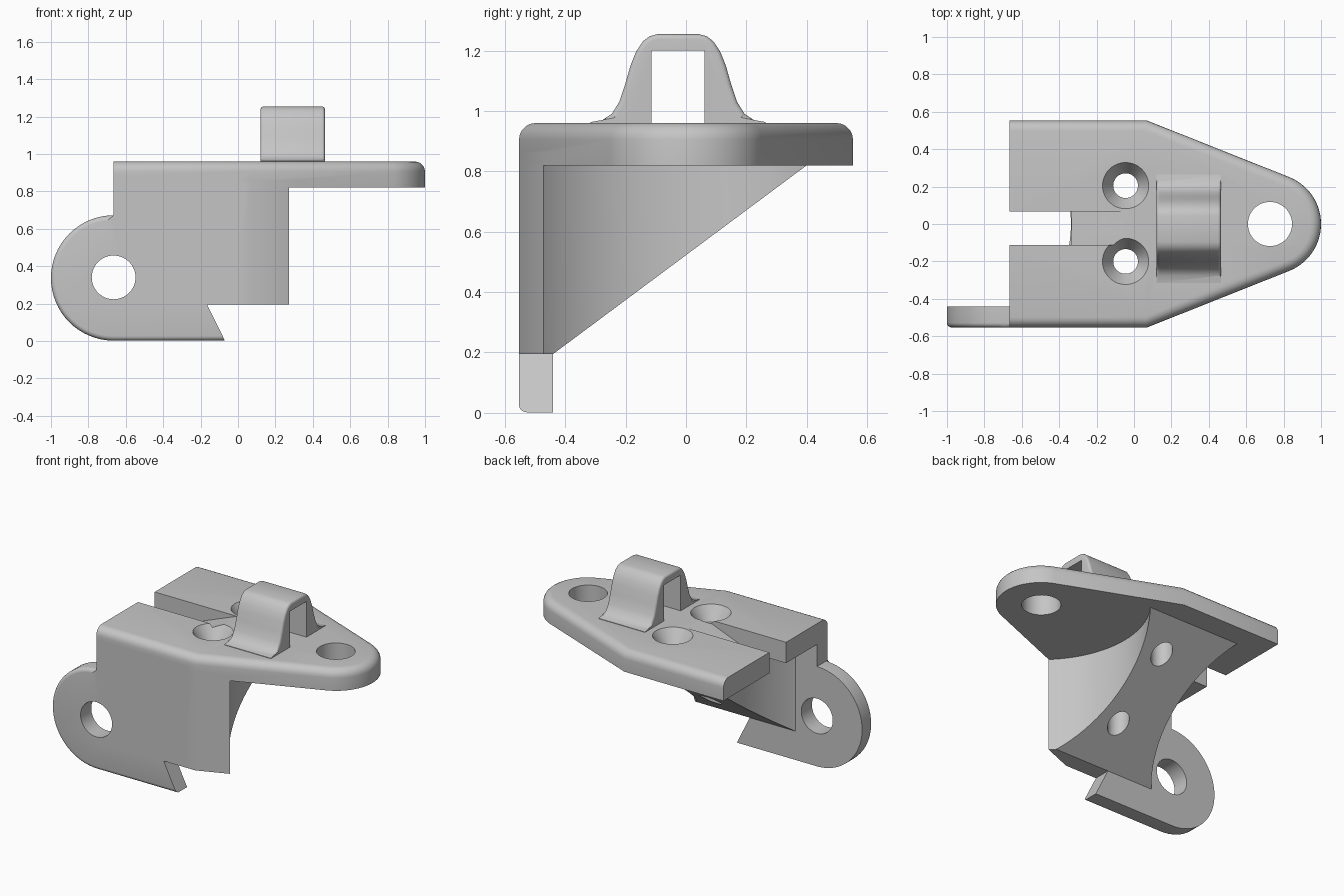
import bpy, bmesh
from math import sin, cos, pi, radians
from mathutils import Vector

if "Cube" in bpy.data.objects:
    bpy.data.objects.remove(bpy.data.objects["Cube"])

grey = bpy.data.materials.new("plain_grey")
grey.use_nodes = True
colour = (0.56, 0.56, 0.56, 1)
grey.diffuse_color = colour
grey.node_tree.nodes["Principled BSDF"].inputs["Base Color"].default_value = colour


def arc(cx, cy, r, a0, a1, n):
    return [(cx + r * cos(radians(a0 + (a1 - a0) * i / n)),
             cy + r * sin(radians(a0 + (a1 - a0) * i / n))) for i in range(n + 1)]


def prism(name, pts, axis, lo, hi, round_edge=None, radius=0.0):
    """Extrude a 2D profile along an axis, optionally rounding chosen edges."""
    place = {"x": lambda a, b, t: (t, a, b),
             "y": lambda a, b, t: (a, t, b),
             "z": lambda a, b, t: (a, b, t)}[axis]
    bm = bmesh.new()
    face = bm.faces.new([bm.verts.new(place(a, b, lo)) for a, b in pts])
    ext = bmesh.ops.extrude_face_region(bm, geom=[face], use_keep_orig=True)
    shift = Vector(place(0, 0, hi - lo))
    for v in ext["geom"]:
        if isinstance(v, bmesh.types.BMVert):
            v.co += shift
    bmesh.ops.recalc_face_normals(bm, faces=bm.faces)
    if round_edge:
        chosen = [e for e in bm.edges
                  if round_edge(e.verts[0].co, e.verts[1].co)]
        bmesh.ops.bevel(bm, geom=chosen, offset=radius, segments=5,
                        profile=0.5, affect="EDGES", clamp_overlap=True)
    mesh = bpy.data.meshes.new(name)
    bm.to_mesh(mesh)
    bm.free()
    obj = bpy.data.objects.new(name, mesh)
    mesh.materials.append(grey)
    bpy.context.collection.objects.link(obj)
    return obj


def cylinder(name, x, y, r, lo, hi, axis="z", n=48):
    return prism(name, arc(x, y, r, 0, 360, n)[:-1], axis, lo, hi)


def combine(target, tool, operation):
    mod = target.modifiers.new("combine", "BOOLEAN")
    mod.operation = operation
    mod.solver = "EXACT"
    mod.object = tool
    bpy.context.view_layer.update()
    bpy.context.view_layer.objects.active = target
    bpy.ops.object.modifier_apply(modifier=mod.name)
    bpy.data.objects.remove(tool)


# Shared outline of the top plate
outline = ([(-0.665, -0.553), (0.07, -0.553)] + arc(0.73, 0, 0.27, -68, 68, 28)
           + [(0.07, 0.553), (-0.665, 0.553)])

# Top plate with a rounded upper rim, square at the left end
bracket = prism("bracket_body", outline, "z", 0.82, 0.96,
                lambda a, b: min(a.z, b.z) > 0.9 and max(a.x, b.x) > -0.6, 0.055)

# Sloped gusset below the plate, hollowed by a round scoop on each side
gusset = prism("gusset", [(-0.553, 0.195), (-0.44, 0.195), (0.4, 0.82),
                          (0.4, 0.86), (-0.553, 0.86)], "x", -0.665, 0.4)
combine(gusset, prism("outline_trim", outline, "z", 0.0, 0.86), "INTERSECT")
for x in (0.73, -0.995):
    combine(gusset, cylinder("scoop", x, 0, 0.658, -0.1, 0.82, n=96), "DIFFERENCE")
combine(bracket, gusset, "UNION")

# Side lug with a rounded end, hooked toe and eased outer edge
lug_profile = (arc(-0.665, 0.337, 0.335, 90, 270, 32)
               + [(-0.07, 0.002), (-0.165, 0.195), (0.0, 0.195),
                  (0.0, 0.88), (-0.665, 0.88)])
lug = prism("side_lug", lug_profile, "y", -0.553, -0.44,
            lambda a, b: max(a.y, b.y) < -0.5 and
            ((a.x + b.x) / 2 < -0.6651 or max(a.z, b.z) < 0.01), 0.025)
combine(bracket, lug, "UNION")

# Staple loop on top, flaring into the plate
half = [(0.29, 0.963), (0.25, 0.97), (0.22, 0.99), (0.195, 1.03), (0.175, 1.09),
        (0.158, 1.15), (0.14, 1.195), (0.117, 1.23), (0.095, 1.247), (0.07, 1.254)]
mid = -0.026
staple_profile = ([(mid - 0.29, 0.93)] + [(mid - a, b) for a, b in half]
                  + [(mid + a, b) for a, b in reversed(half)] + [(mid + 0.29, 0.93)])
staple = prism("staple_loop", staple_profile, "x", 0.12, 0.465,
               lambda a, b: abs(a.x - b.x) < 0.01 and min(a.z, b.z) > 0.965, 0.022)
combine(staple, prism("staple_opening", [(-0.115, 0.9), (0.062, 0.9), (0.062, 1.2),
                                         (-0.115, 1.2)], "x", 0, 0.6), "DIFFERENCE")
# Keep only what stands above the plate's middle, so the feet join cleanly
combine(bracket, staple, "UNION")

# Slot from the left end, rising as a ramp to the top face
combine(bracket, prism("slot", [(-0.8, 0.8), (-0.335, 0.8), (-0.335, 0.85),
                                (-0.04, 0.965), (-0.04, 1.1), (-0.8, 1.1)],
                       "y", -0.112, 0.066), "DIFFERENCE")

# Pivot hole, lug hole and two countersunk screw holes
combine(bracket, cylinder("pivot_hole", 0.727, 0, 0.118, 0.7, 1.1), "DIFFERENCE")
combine(bracket, cylinder("lug_hole", -0.665, 0.34, 0.117, -0.7, -0.3, "y"),
        "DIFFERENCE")
for y in (0.205, -0.2):
    combine(bracket, cylinder("screw_hole", -0.045, y, 0.066, -0.1, 1.1), "DIFFERENCE")
    cone = cylinder("countersink", -0.045, y, 0.13, 0.87, 0.97)
    for v in cone.data.vertices:
        if v.co.z < 0.9:
            v.co.x = -0.045 + (v.co.x + 0.045) * 0.5
            v.co.y = y + (v.co.y - y) * 0.5
    combine(bracket, cone, "DIFFERENCE")

# Smooth the curved faces, keep the corners crisp
bpy.ops.object.select_all(action="DESELECT")
bracket.select_set(True)
bpy.context.view_layer.objects.active = bracket
bpy.ops.object.shade_smooth_by_angle(angle=radians(28))
